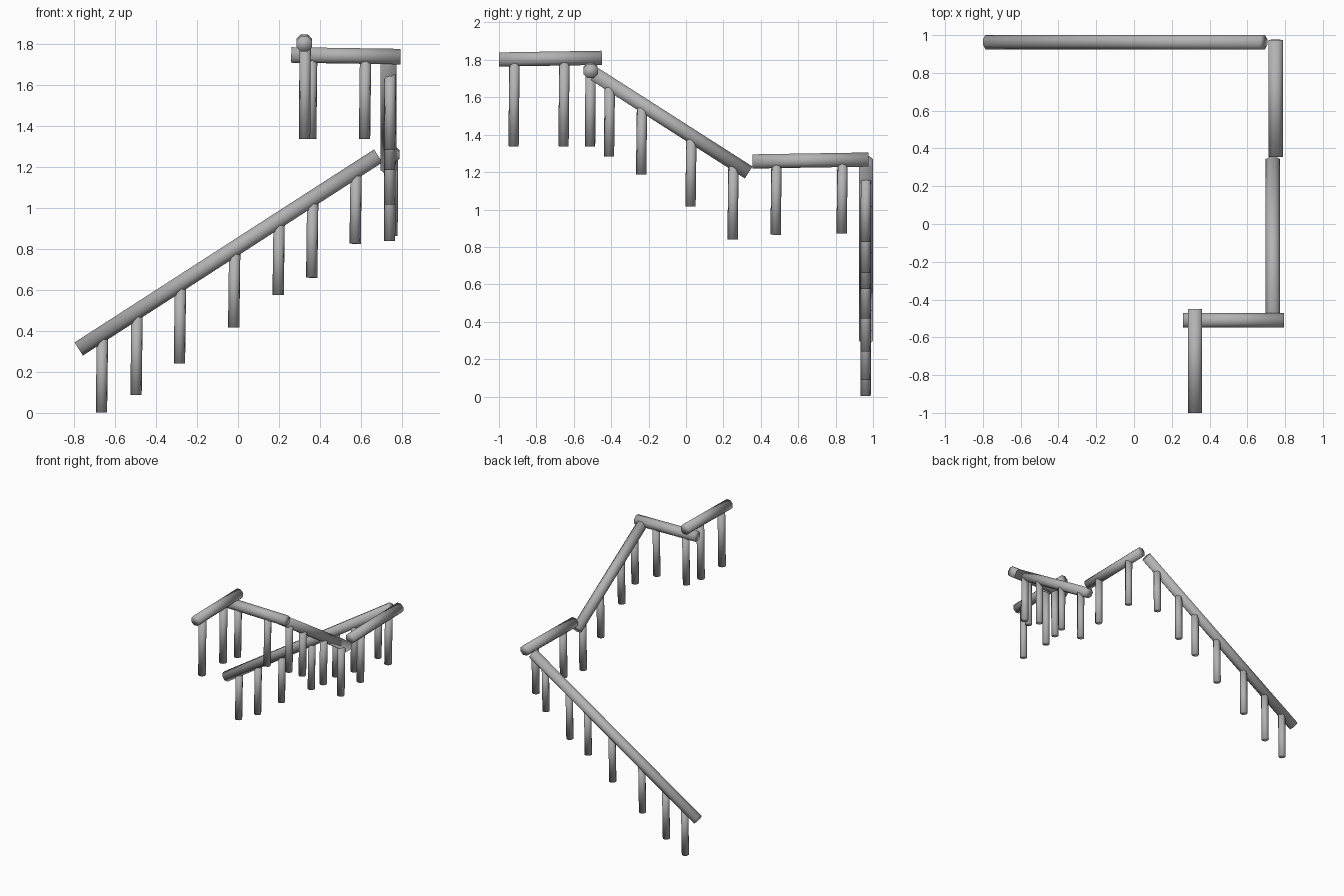
import bpy
import math
from mathutils import Vector, Matrix

cube = bpy.data.objects.get("Cube")
if cube:
    bpy.data.objects.remove(cube, do_unlink=True)

# Single grey finish
grey = bpy.data.materials.new("handrail_grey")
grey.use_nodes = True
GREY = (0.45, 0.45, 0.45, 1)
grey.diffuse_color = GREY
grey.node_tree.nodes["Principled BSDF"].inputs["Base Color"].default_value = GREY


def bar(name, start, end, radius):
    """Eight-sided smooth bar between two points."""
    start, end = Vector(start), Vector(end)
    axis = end - start
    bpy.ops.mesh.primitive_cylinder_add(vertices=8, radius=radius, depth=axis.length)
    obj = bpy.context.object
    obj.name = name
    turn = axis.to_track_quat('Z', 'Y').to_matrix().to_4x4()
    obj.data.transform(turn @ Matrix.Rotation(math.pi / 8, 4, 'Z'))
    obj.location = (start + end) / 2
    obj.data.materials.append(grey)
    bpy.ops.object.shade_smooth()


def railing(name, start, end, axis, posts, shift=0.0):
    """Rail with posts given as (position along the axis, foot height)."""
    bar(name + "_rail", start, end, 0.041)
    start, end = Vector(start), Vector(end)
    for i, (along, foot) in enumerate(posts):
        t = (along - start[axis]) / (end[axis] - start[axis])
        top = start.lerp(end, t)
        top.x += shift
        # Posts lean very slightly
        base = Vector((top.x - 0.003, top.y - 0.003, foot))
        base[axis] = along
        top[axis] = along + 0.005
        bar(f"{name}_post_{i + 1}", base, top, 0.028)


X, Y = 0, 1
railing("top_landing", (0.323, -1.0, 1.802), (0.323, -0.45, 1.811), Y,
        [(-0.922, 1.338), (-0.655, 1.338)], 0.005)
railing("upper_landing", (0.26, -0.51, 1.748), (0.793, -0.51, 1.74), X,
        [(0.355, 1.338), (0.618, 1.338)])
railing("upper_flight", (0.735, -0.49, 1.725), (0.735, 0.335, 1.198), Y,
        [(-0.412, 1.283), (-0.24, 1.187), (0.024, 1.017), (0.249, 0.84)], 0.008)
railing("lower_landing", (0.75, 0.355, 1.257), (0.75, 0.975, 1.267), Y,
        [(0.479, 0.865), (0.832, 0.872)], 0.005)
railing("lower_flight", (-0.778, 0.963, 0.312), (0.685, 0.963, 1.255), X,
        [(-0.667, 0.002), (-0.498, 0.088), (-0.286, 0.241), (-0.021, 0.417),
         (0.196, 0.576), (0.36, 0.66), (0.572, 0.826)])
